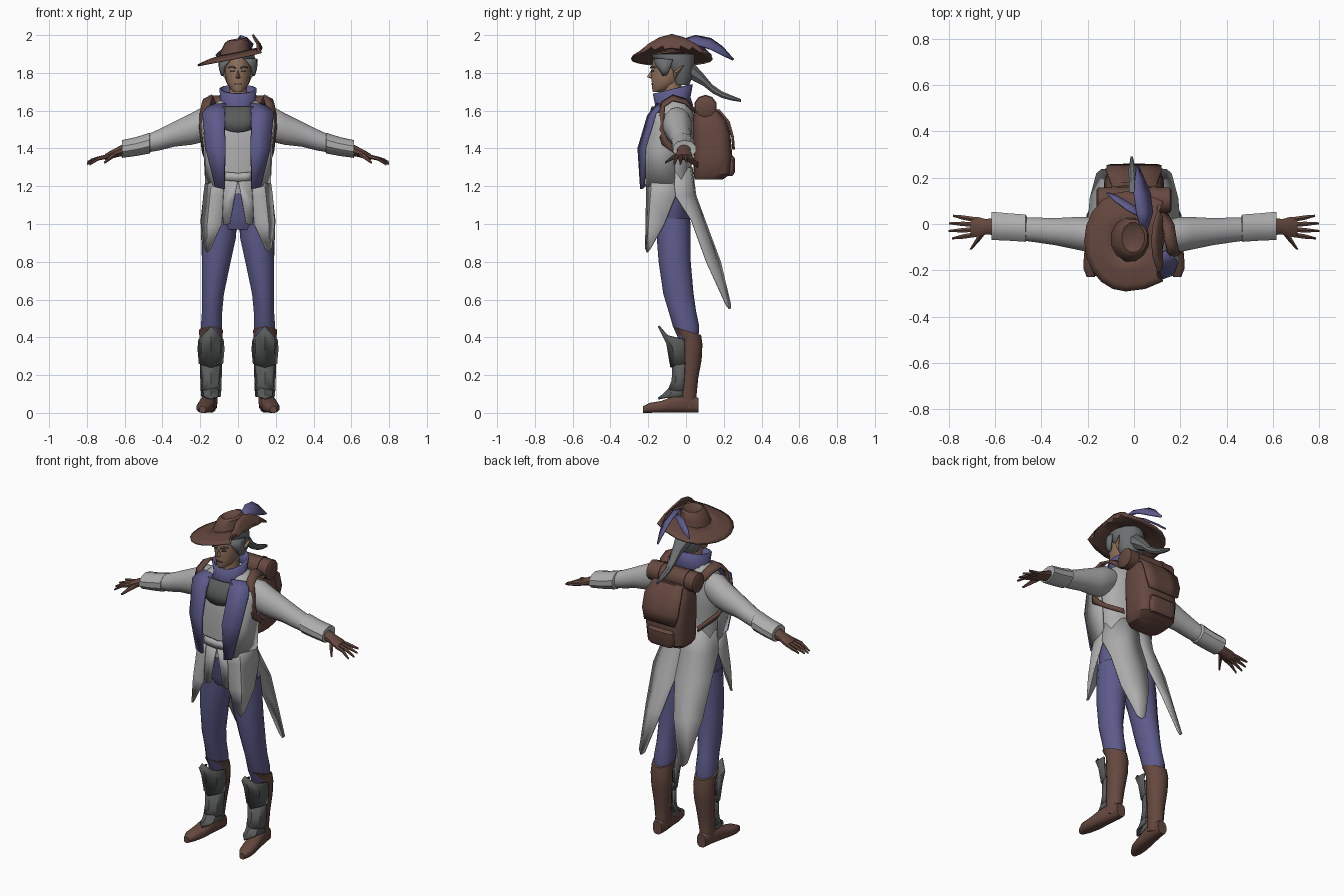
import bpy, bmesh
from math import sin, cos, pi, radians, copysign

def material(name, rgb):
    m = bpy.data.materials.new(name)
    m.diffuse_color = (*rgb, 1)
    return m

BROWN = material("leather", (0.13, 0.065, 0.05))
BLUE = material("blue_cloth", (0.11, 0.105, 0.26))
CLOTH = material("pale_cloth", (0.42, 0.42, 0.42))
DARK = material("dark_grey", (0.10, 0.105, 0.105))
HAIR = material("hair_grey", (0.15, 0.16, 0.165))
SKIN = material("skin", (0.29, 0.17, 0.11))

def make(name, verts, faces, mat, mirror=False, thick=0, angle=40):
    me = bpy.data.meshes.new(name)
    me.from_pydata(verts, [], faces)
    bm = bmesh.new()
    bm.from_mesh(me)
    bmesh.ops.remove_doubles(bm, verts=bm.verts, dist=1e-5)
    bmesh.ops.recalc_face_normals(bm, faces=bm.faces)
    bm.to_mesh(me)
    bm.free()
    me.materials.append(mat)
    me.polygons.foreach_set("use_smooth", [True] * len(me.polygons))
    me.set_sharp_from_angle(angle=radians(angle))
    ob = bpy.data.objects.new(name, me)
    bpy.context.collection.objects.link(ob)
    if thick:
        s = ob.modifiers.new("thickness", "SOLIDIFY")
        s.thickness, s.offset = thick, 0
    if mirror:
        ob.modifiers.new("mirror", "MIRROR").use_clip = False
    return ob

def loft(name, rings, mat, axis="Z", n=14, p=2, caps=True, tilt=(0, 0), **kw):
    """Skin superellipse rings (x, y, z, radius_a, radius_b) across one axis."""
    verts, faces = [], []
    for x, y, z, ra, rb in rings:
        for i in range(n):
            t = 2 * pi * (i + 0.5) / n
            a = ra * copysign(abs(cos(t)) ** (2 / p), cos(t))
            b = rb * copysign(abs(sin(t)) ** (2 / p), sin(t))
            if axis == "Z":
                verts.append((x + a, y + b, z + tilt[0] * a + tilt[1] * b))
            else:
                verts.append((x, y + a, z + b) if axis == "X" else (x + a, y, z + b))
    for r in range(len(rings) - 1):
        for i in range(n):
            j = (i + 1) % n
            faces.append((r * n + i, r * n + j, r * n + n + j, r * n + n + i))
    if caps:
        faces += [tuple(range(n)), tuple(range(len(verts) - n, len(verts)))]
    return make(name, verts, faces, mat, **kw)

def panel(name, rows, mat, thick=0.01, **kw):
    """Cloth or plate sheet through rows of points."""
    c = len(rows[0])
    faces = [(r * c + i, r * c + i + 1, r * c + c + i + 1, r * c + c + i)
             for r in range(len(rows) - 1) for i in range(c - 1)]
    return make(name, [v for row in rows for v in row], faces, mat, thick=thick, **kw)

# Trousers
loft("trouser_hips", [(0, -.07, .97, .12, .08), (0, -.075, 1.03, .175, .1), (0, -.08, 1.2, .16, .105)], BLUE)
loft("trouser_leg", [(.14, .015, .38, .052, .05), (.14, .0, .46, .058, .07), (.137, -.02, .54, .055, .073),
     (.133, -.04, .63, .06, .08), (.115, -.06, .8, .078, .085), (.098, -.065, .93, .09, .09),
     (.092, -.07, 1.03, .085, .092)], BLUE, mirror=True)

# Boots and shin plates
loft("boot_shaft", [(.15, .005, .03, .04, .058), (.148, .005, .1, .042, .05), (.145, .015, .2, .05, .05),
     (.143, .025, .3, .06, .058), (.143, .027, .38, .063, .06), (.143, .005, .435, .064, .075)],
     BROWN, tilt=(0, -.3), mirror=True)
loft("boot_foot", [(.187, -.228, .018, .018, .018), (.182, -.19, .027, .038, .027), (.172, -.13, .032, .045, .032),
     (.162, -.06, .046, .041, .046), (.15, .02, .05, .038, .05), (.148, .065, .04, .03, .04)],
     BROWN, axis="Y", n=12, p=2.6, mirror=True)

def shin_plate(name, rows):
    pts = [[(.143 + rx * sin(a), cy - ry * cos(a), z - drop * abs(sin(a)))
            for a in (-1.5, -.8, 0, .8, 1.5)] for z, cy, rx, ry, drop in rows]
    panel(name, pts, DARK, mirror=True, angle=25)

shin_plate("shin_plate_upper", [(.46, 0, .062, .145, .07), (.37, 0, .067, .10, .03), (.24, .0, .06, .078, -.02)])
shin_plate("shin_plate_lower", [(.27, .0, .054, .068, .0), (.17, -.005, .052, .066, .0), (.125, -.01, .05, .08, .01)])
shin_plate("shin_plate_ankle", [(.14, -.01, .046, .066, .0), (.1, -.01, .048, .105, .01), (.075, -.015, .044, .132, -.01)])

# Torso of the coat and shirt
loft("torso", [(0, -.085, 1.16, .165, .11), (0, -.085, 1.28, .16, .112), (0, -.078, 1.42, .178, .12),
     (0, -.07, 1.53, .185, .115), (0, -.062, 1.6, .165, .1), (0, -.06, 1.64, .12, .08), (0, -.06, 1.67, .07, .06)],
     CLOTH, n=18, p=2.3)
panel("waist_sash", [[(x, -.208 + x * x, z + .4 * abs(x) * 0.2) for x in (-.08, -.04, 0, .04, .08)]
      for z in (1.225, 1.27)], CLOTH, .015)
panel("chest_bib", [[(x, y + x * x * 2, z + x * x * k) for x in (-.08, -.04, 0, .04, .08)]
      for y, z, k in ((-.202, 1.485, 3), (-.2, 1.54, 0), (-.175, 1.62, 0))], DARK, .015)
panel("shirt_tail", [[(.0, -.2, 1.235), (.09, -.193, 1.235)], [(.022, -.203, 1.12), (.085, -.2, 1.12)],
      [(.042, -.205, 1.0), (.078, -.2, .995)]], CLOTH, mirror=True)
panel("coat_front_flap", [[(.07, -.205, 1.27), (.13, -.175, 1.27), (.163, -.07, 1.27)],
      [(.078, -.207, 1.15), (.145, -.185, 1.15), (.18, -.055, 1.15)],
      [(.085, -.21, 1.0), (.16, -.195, 1.0), (.19, -.115, 1.0)],
      [(.145, -.212, .87), (.162, -.205, .85), (.175, -.185, .875)]], CLOTH, mirror=True)
panel("coat_tail", [[(0, .03, 1.3), (.09, .018, 1.3), (.162, -.07, 1.27)],
      [(0, .05, 1.15), (.1, .04, 1.15), (.18, -.055, 1.15)],
      [(0, .105, 1.0), (.11, .095, 1.0), (.195, .03, 1.02)],
      [(.045, .18, .8), (.12, .165, .8), (.188, .11, .8)],
      [(.115, .235, .57), (.14, .232, .55), (.16, .215, .57)]], CLOTH, mirror=True)
panel("coat_chest_side", [[(.18, -.155, 1.59), (.188, -.06, 1.58)], [(.188, -.17, 1.54), (.19, -.06, 1.5)],
      [(.17, -.212, 1.4), (.178, -.06, 1.38)], [(.12, -.215, 1.2), (.168, -.06, 1.2)]], CLOTH, mirror=True)
panel("lapel", [[(.065, -.15, 1.635), (.15, -.115, 1.63)], [(.072, -.2, 1.57), (.187, -.162, 1.585)],
      [(.068, -.25, 1.4), (.17, -.215, 1.4)], [(.072, -.236, 1.185), (.118, -.225, 1.195)]], BLUE, .015, mirror=True)

# Scarf collar
loft("collar", [(0, -.072, 1.6, .115, .105), (0, -.07, 1.65, .088, .088), (0, -.07, 1.715, .095, .1)], BLUE,
     caps=False, tilt=(0, .24), thick=.012)

# Arms, cuffs and gloves
loft("sleeve", [(.12, -.05, 1.55, .06, .07), (.19, -.047, 1.525, .078, .093), (.25, -.04, 1.502, .072, .083),
     (.34, -.033, 1.475, .06, .066), (.42, -.026, 1.445, .055, .056), (.5, -.02, 1.42, .05, .045),
     (.6, -.01, 1.395, .045, .036)], CLOTH, axis="X", mirror=True)
loft("cuff", [(.462, -.018, 1.428, .05, .045), (.468, -.018, 1.428, .062, .055), (.54, -.013, 1.41, .062, .05),
     (.615, -.008, 1.397, .064, .047), (.613, -.008, 1.397, .05, .035)], CLOTH, axis="X", n=10, mirror=True)
loft("glove", [(.59, -.01, 1.397, .04, .034), (.64, -.012, 1.38, .035, .026), (.675, -.013, 1.366, .046, .022),
     (.705, -.013, 1.354, .046, .015)], BROWN, axis="X", n=10, mirror=True)
for k, (y0, y1, tip, z1) in enumerate([(-.047, -.062, .785, 1.315), (-.024, -.03, .80, 1.318),
                                       (-.002, .003, .798, 1.328), (.02, .036, .782, 1.338)]):
    loft(f"finger_{k + 1}", [(.69, y0, 1.358, .012, .012), (.74, (y0 + y1) / 2, 1.347, .011, .011),
         (tip, y1, z1, .005, .006)], BROWN, axis="X", n=6, mirror=True)
loft("thumb", [(.645, -.025, 1.375, .018, .014), (.675, -.07, 1.352, .013, .012), (.705, -.11, 1.325, .006, .006)],
     BROWN, axis="Y", n=6, mirror=True)

# Head, face and ears
loft("neck", [(0, -.07, 1.62, .05, .05), (0, -.075, 1.76, .05, .05)], SKIN)
loft("head", [(0, -.148, 1.7, .022, .028), (0, -.127, 1.715, .042, .053), (0, -.105, 1.755, .062, .078),
     (0, -.09, 1.81, .07, .095), (0, -.085, 1.89, .068, .09)], SKIN, n=16)
make("nose", [(0, -.178, 1.825), (-.016, -.176, 1.772), (.016, -.176, 1.772), (0, -.207, 1.778), (0, -.172, 1.765)],
     [(0, 1, 3), (0, 3, 2), (1, 4, 3), (4, 2, 3)], SKIN)
panel("brow", [[(.012, -.187, 1.822), (.03, -.181, 1.83), (.05, -.164, 1.826)],
      [(.012, -.187, 1.828), (.03, -.181, 1.837), (.05, -.164, 1.831)]], HAIR, .008, mirror=True)
panel("eye", [[(.017, -.181, 1.808), (.04, -.17, 1.808)], [(.019, -.182, 1.816), (.038, -.172, 1.816)]],
      DARK, .006, mirror=True)
panel("mouth", [[(x, -.182 + 6 * x * x, z) for x in (-.02, 0, .02)] for z in (1.738, 1.744)], BROWN, .008)
make("ear", [(.066, -.07, 1.81), (.068, -.055, 1.77), (.098, -.01, 1.842), (.092, -.05, 1.80), (.066, -.04, 1.8)],
     [(0, 3, 2), (3, 1, 2), (0, 1, 3), (0, 2, 4), (1, 4, 2)], SKIN, mirror=True)

# Hair and ponytail
loft("hair", [(0, -.025, 1.735, .055, .04), (0, -.025, 1.78, .077, .062), (0, -.035, 1.83, .086, .078),
     (0, -.062, 1.862, .095, .108), (0, -.07, 1.9, .088, .115)], HAIR)
panel("side_lock", [[(.04, -.17, 1.875), (.09, -.12, 1.875), (.098, -.07, 1.87)],
      [(.07, -.155, 1.835), (.09, -.12, 1.82), (.094, -.085, 1.82)],
      [(.077, -.13, 1.805), (.08, -.122, 1.785), (.084, -.1, 1.79)]], HAIR, .014, mirror=True)
loft("ponytail", [(0, .0, 1.83, .055, .05), (0, .045, 1.8, .045, .05), (0, .09, 1.765, .03, .035),
     (-.003, .14, 1.715, .021, .024), (-.006, .19, 1.685, .018, .019), (-.008, .24, 1.668, .016, .015),
     (-.01, .292, 1.653, .005, .008)], HAIR, axis="Y", n=8)

# Tilted hat with one side of the brim turned up
def brim_point(t, r):
    x = r * cos(t) * (.27 if cos(t) > 0 else .178)
    y = r * sin(t) * .215
    fold = max(0, x - .165)
    x -= 1.5 * fold
    return (-.035 + x, -.075 + y, 1.903 + .19 * x - .03 * (r * abs(sin(t)) ** .5 if cos(t) > 0 else r) ** 2 + .75 * fold)

panel("hat_brim", [[brim_point(2 * pi * i / 20, r) for i in range(21)] for r in (.3, .6, .72, .86, 1)], BROWN, .01, angle=35)
loft("hat_crown", [(-.018, -.07, 1.895, .085, .1), (-.014, -.065, 1.93, .078, .092), (-.006, -.06, 1.968, .066, .082),
     (-.004, -.058, 1.978, .05, .066), (-.004, -.058, 1.962, .022, .045)], BROWN, n=12, tilt=(.15, .05))
panel("feather_large", [[(.03, -.03, 1.972), (.04, -.03, 1.975), (.055, -.03, 1.965)],
      [(.01, .05, 1.997), (.045, .05, 1.985), (.08, .05, 1.95)],
      [(.0, .13, 1.982), (.035, .13, 1.965), (.07, .13, 1.925)],
      [(.003, .19, 1.94), (.025, .19, 1.925), (.045, .19, 1.895)],
      [(.01, .25, 1.873), (.013, .252, 1.87), (.017, .25, 1.867)]], BLUE, .008)
panel("feather_small", [[(.045, .02, 1.962), (.05, .04, 1.955)], [(-.03, .06, 1.955), (-.01, .085, 1.93)],
      [(-.085, .1, 1.925), (-.07, .12, 1.905)], [(-.118, .132, 1.895), (-.115, .135, 1.89)]], BLUE, .008)

# Backpack, pockets, bedroll and straps
loft("backpack", [(0, .12, 1.235, .1, .075), (0, .138, 1.265, .125, .098), (0, .143, 1.36, .13, .103),
     (0, .135, 1.48, .128, .1), (0, .125, 1.55, .122, .09), (0, .105, 1.61, .1, .06)], BROWN, n=20, p=3.6)
panel("backpack_flap", [[(s * .09, .06, 1.61), (s * .1, .175, 1.6), (s * .118, .225, 1.54), (s * .118, .247, 1.46),
      (s * .1, .252, 1.395)] for s in (-1, -.4, .4, 1)], BROWN, .014)
loft("backpack_pocket", [(0, .235, 1.255, .07, .012), (0, .235, 1.275, .085, .024), (0, .237, 1.345, .085, .024),
     (0, .235, 1.36, .075, .012)], BROWN, n=16, p=4)
loft("bedroll", [(s * x, .103, 1.622, r, r) for s, x, r in ((-1, .162, .045), (-1, .155, .058), (1, .155, .058), (1, .162, .045))],
     BROWN, axis="X", n=10)
for x in (-.085, .085):
    loft("bedroll_strap", [(x - .012, .103, 1.622, .062, .062), (x + .012, .103, 1.622, .062, .062)], BROWN, axis="X", n=10)
panel("shoulder_strap", [[(.1, .05, 1.6), (.14, .05, 1.59)], [(.125, -.005, 1.66), (.172, -.005, 1.64)],
      [(.135, -.07, 1.68), (.182, -.07, 1.655)], [(.145, -.125, 1.645), (.192, -.115, 1.625)],
      [(.165, -.148, 1.58), (.2, -.12, 1.575)], [(.175, -.15, 1.5), (.2, -.12, 1.505)],
      [(.185, -.125, 1.42), (.192, -.1, 1.45)], [(.178, -.04, 1.36), (.186, -.04, 1.39)],
      [(.12, .06, 1.3), (.125, .06, 1.33)]], BROWN, .014, mirror=True)
